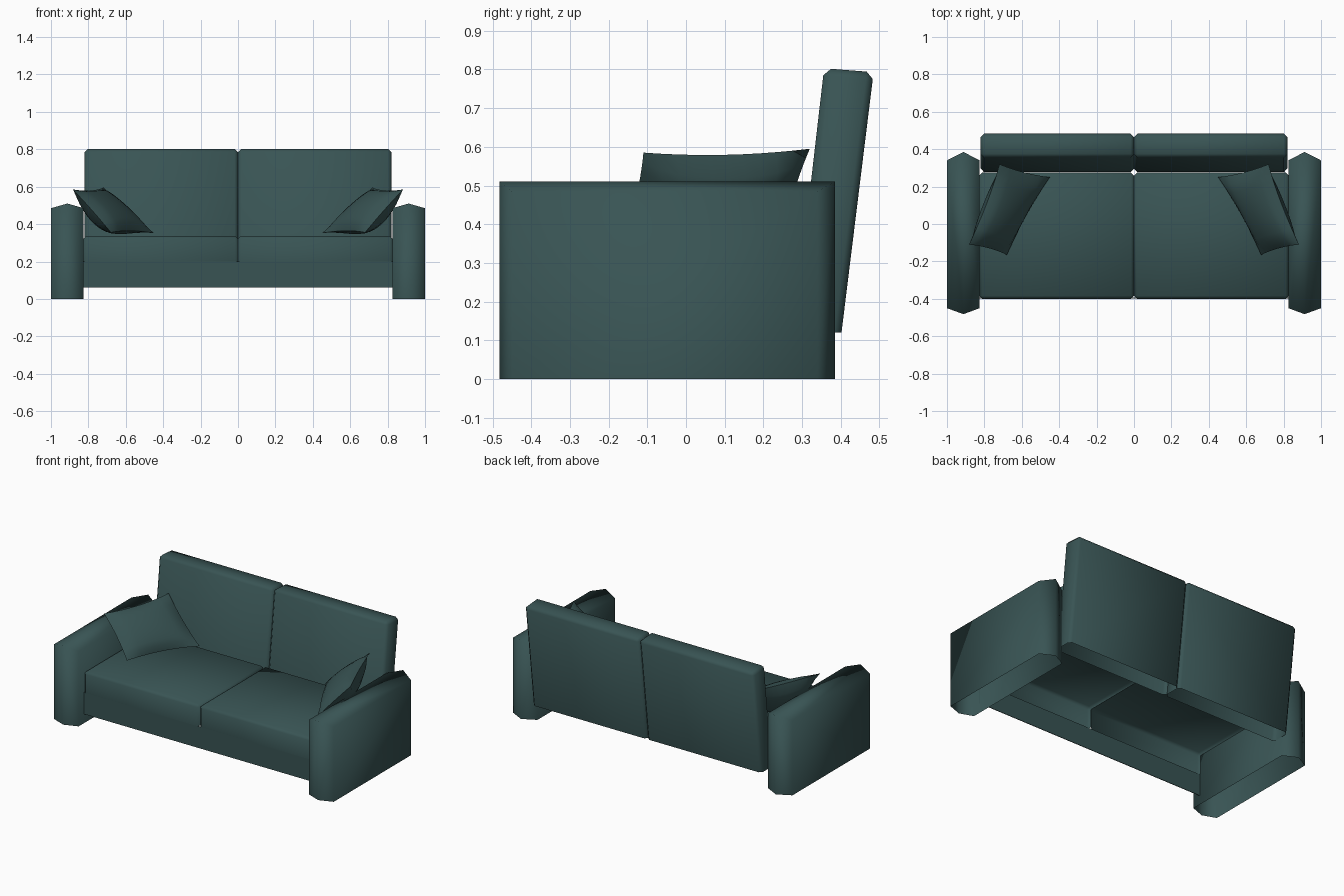
import bpy, bmesh, math
from mathutils import Vector

if "Cube" in bpy.data.objects:
    bpy.data.objects.remove(bpy.data.objects["Cube"])

fabric = bpy.data.materials.new("dark teal fabric")
fabric.diffuse_color = (0.04, 0.088, 0.088, 1)
fabric.use_nodes = True
fabric.node_tree.nodes["Principled BSDF"].inputs["Base Color"].default_value = fabric.diffuse_color


def finish(bm, name, angle):
    """Turn a bmesh into a smooth-shaded object."""
    me = bpy.data.meshes.new(name)
    bm.to_mesh(me)
    bm.free()
    ob = bpy.data.objects.new(name, me)
    bpy.context.collection.objects.link(ob)
    me.materials.append(fabric)
    bpy.ops.object.select_all(action='DESELECT')
    ob.select_set(True)
    bpy.context.view_layer.objects.active = ob
    bpy.ops.object.shade_smooth_by_angle(angle=math.radians(angle))
    return ob


def extrude_profile(profile, x0, x1):
    """Closed prism from a (y, z) profile, swept along x."""
    bm = bmesh.new()
    rings = [[bm.verts.new((x, y, z)) for y, z in profile] for x in (x0, x1)]
    n = len(profile)
    for i in range(n):
        j = (i + 1) % n
        bm.faces.new((rings[0][i], rings[0][j], rings[1][j], rings[1][i]))
    bm.faces.new(rings[0])
    bm.faces.new(rings[1])
    bmesh.ops.recalc_face_normals(bm, faces=bm.faces)
    return bm


def soften_top(bm, offset):
    """Chamfer all edges that reach the top of a cushion."""
    edges = [e for e in bm.edges if max(v.co.z for v in e.verts) > 0.3]
    bmesh.ops.bevel(bm, geom=edges, offset=offset, segments=1,
                    affect='EDGES', clamp_overlap=True)
    bm.normal_update()


def arm(side, name):
    """Three upside-down U outlines, the middle one fuller; open underneath."""
    bm = bmesh.new()
    rings = []
    for x, yf, yb, top in ((0.825, -0.45, 0.34, 0.485),
                           (0.912, -0.482, 0.385, 0.51),
                           (1.0, -0.45, 0.34, 0.485)):
        rings.append([bm.verts.new((side * x, y, z)) for y, z in
                      ((yf, 0), (yf, top), (yb, top), (yb, 0))])
    for a, b in zip(rings, rings[1:]):
        for i in range(3):
            bm.faces.new((a[i], a[i + 1], b[i + 1], b[i]))
    bm.faces.new(rings[0])
    bm.faces.new(rings[2])
    bmesh.ops.recalc_face_normals(bm, faces=bm.faces)
    if sum(f.normal.z * f.calc_area() for f in bm.faces) < 0:
        bmesh.ops.reverse_faces(bm, faces=bm.faces)
    finish(bm, name, 100)


def seat(side, name):
    """Seat cushion shell with softened upper edges, open below and inside."""
    bm = extrude_profile([(-0.4, 0.2), (-0.4, 0.337), (0.275, 0.337), (0.275, 0.2)],
                         0, side * 0.827)
    soften_top(bm, 0.016)
    drop = [f for f in bm.faces if f.normal.z < -0.9
            or (abs(f.normal.x) > 0.9 and f.calc_area() > 0.03)]
    bmesh.ops.delete(bm, geom=drop, context='FACES')
    finish(bm, name, 60)


def back(side, name):
    """Leaning back cushion, open underneath."""
    bm = extrude_profile([(0.278, 0.12), (0.357, 0.803), (0.485, 0.793), (0.402, 0.12)],
                         0, side * 0.82)
    soften_top(bm, 0.018)
    drop = [f for f in bm.faces if f.normal.z < -0.9]
    bmesh.ops.delete(bm, geom=drop, context='FACES')
    finish(bm, name, 60)


def pillow(side, name, n=10):
    """Throw pillow stretched between four corners, leaning on the arm."""
    a, b = Vector((0.882, -0.11, 0.585)), Vector((0.72, 0.32, 0.595))
    c, d = Vector((0.45, 0.25, 0.352)), Vector((0.68, -0.165, 0.355))
    normal = (a - c).cross(b - d).normalized()
    if normal.z < 0:
        normal.negate()
    bm = bmesh.new()
    # the side resting on the arm is fuller than the visible one
    for bulge in (0.05, -0.095):
        grid = []
        for i in range(n + 1):
            row = []
            for j in range(n + 1):
                u, v = 2 * i / n - 1, 2 * j / n - 1
                # edges bow inwards between the corners
                s = (u * (1 - 0.04 * (1 - v * v)) + 1) / 2
                t = (v * (1 - 0.09 * (1 - u * u)) + 1) / 2
                p = a.lerp(b, s).lerp(d.lerp(c, s), t)
                p = p + normal * bulge * ((1 - u * u) * (1 - v * v)) ** 0.55
                row.append(bm.verts.new((p.x * side, p.y, p.z)))
            grid.append(row)
        for i in range(n):
            for j in range(n):
                bm.faces.new((grid[i][j], grid[i + 1][j],
                              grid[i + 1][j + 1], grid[i][j + 1]))
    bmesh.ops.remove_doubles(bm, verts=bm.verts, dist=0.0005)
    bmesh.ops.recalc_face_normals(bm, faces=bm.faces)
    finish(bm, name, 70)


# paired parts
for side, label in ((-1, "left"), (1, "right")):
    arm(side, label + "_arm")
    seat(side, label + "_seat_cushion")
    back(side, label + "_back_cushion")
    pillow(side, label + "_pillow")

# front rail: a thin panel under the seat
finish(extrude_profile([(-0.398, 0.06), (-0.398, 0.2), (-0.394, 0.2), (-0.394, 0.06)],
                       -0.827, 0.827), "front_rail", 30)
